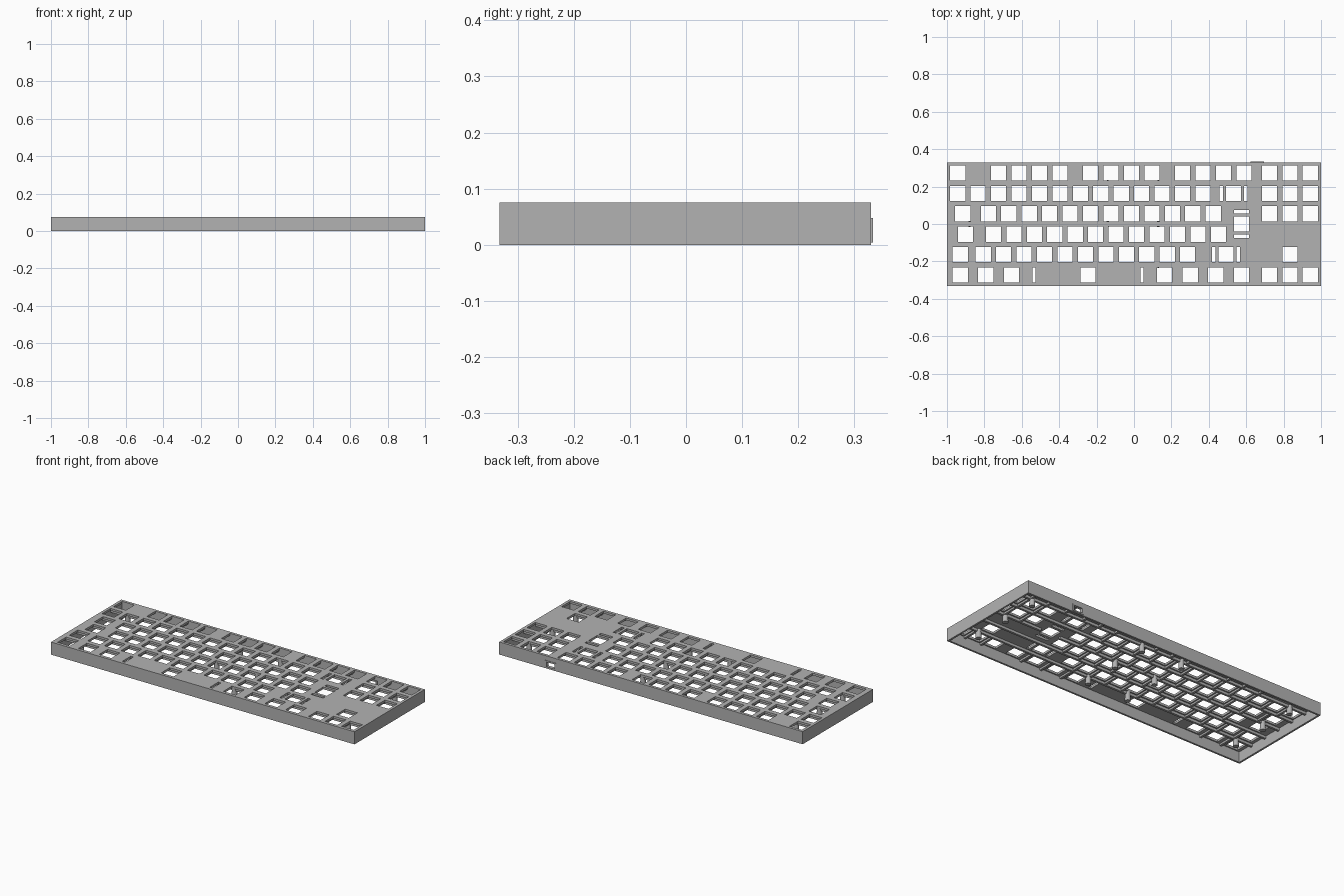
import bpy, bmesh
from mathutils import Matrix

if "Cube" in bpy.data.objects:
    bpy.data.objects.remove(bpy.data.objects["Cube"])

U = 0.1093                      # one key pitch
FRONT, BACK = -0.332, 0.330
TOP, PLATE_Z, RIB_Z = 0.075, 0.062, 0.047
HOLE, WALL, RIB = 0.081, 0.011, 0.013

grey = bpy.data.materials.new("case grey")
grey.use_nodes = True
grey.diffuse_color = (0.45, 0.45, 0.45, 1)
grey.node_tree.nodes["Principled BSDF"].inputs["Base Color"].default_value = grey.diffuse_color


def add_box(bm, x0, x1, y0, y1, z0, z1):
    centre = ((x0 + x1) / 2, (y0 + y1) / 2, (z0 + z1) / 2)
    size = (x1 - x0, y1 - y0, z1 - z0, 1)
    bmesh.ops.create_cube(bm, size=1, matrix=Matrix.Translation(centre) @ Matrix.Diagonal(size))


def make(name, bm):
    mesh = bpy.data.meshes.new(name)
    bm.to_mesh(mesh)
    bm.free()
    mesh.materials.append(grey)
    ob = bpy.data.objects.new(name, mesh)
    bpy.context.scene.collection.objects.link(ob)
    return ob


def cut(ob, cutter):
    mod = ob.modifiers.new("cut", 'BOOLEAN')
    mod.operation, mod.solver, mod.object = 'DIFFERENCE', 'EXACT', cutter
    cutter.hide_render = True
    cutter.hide_viewport = True
    bpy.context.view_layer.objects.active = ob
    bpy.ops.object.modifier_apply(modifier=mod.name)


def key_x(u):
    return (u - 18.25 / 2) * U


def run(start, count, step=1):
    return [start + i * step for i in range(count)]


# Key centres in key units, back row first
nav = run(15.75, 3)
rows = [
    [0.5] + run(2.5, 4) + run(7, 4) + run(11.5, 4) + nav,
    run(0.5, 13) + [14] + nav,
    [0.75] + run(2, 12) + nav,
    [0.875] + run(2.25, 12),
    [0.625] + run(1.75, 11) + [13.625, 16.75],
    run(0.625, 3, 1.25) + [6.875] + run(10.625, 4, 1.25) + nav,
]
row_y = [(2.5 - i) * U for i in range(6)]

# Switch and stabiliser openings
holes = bmesh.new()


def opening(x, y, w=HOLE, d=HOLE):
    add_box(holes, x - w / 2, x + w / 2, y - d / 2, y + d / 2, PLATE_Z - 0.02, TOP + 0.02)


for keys, y in zip(rows, row_y):
    for u in keys:
        opening(key_x(u), y)
for row, u, offset in ((1, 14, 0.6), (4, 13.625, 0.6), (5, 6.875, 2.64)):
    for side in (-1, 1):
        opening(key_x(u + side * offset), row_y[row], w=0.018)
enter_x = key_x(14.375)
opening(enter_x, 0)
for side in (-1, 1):
    opening(enter_x, side * 0.6 * U, d=0.018)
hole_cutter = make("opening_cutter", holes)

# Hollow case, open at the bottom
bm = bmesh.new()
add_box(bm, -1, 1, FRONT, BACK, 0, TOP)
case = make("case", bm)
bm = bmesh.new()
add_box(bm, -1 + WALL, 1 - WALL, FRONT + WALL, BACK - WALL, -0.02, PLATE_Z)
cavity_cutter = make("cavity_cutter", bm)
bm = bmesh.new()
add_box(bm, 0.633, 0.685, 0.28, 0.36, 0.012, 0.04)
port_cutter = make("port_cutter", bm)
for cutter in (cavity_cutter, hole_cutter, port_cutter):
    cut(case, cutter)

# Cable port frame on the back wall
bm = bmesh.new()
add_box(bm, 0.622, 0.696, 0.315, 0.333, 0.004, 0.048)
cut(make("port_frame", bm), port_cutter)

# Ribs between the rows, with a gap around the tall enter key
bm = bmesh.new()
inner = 1 - WALL
for i in range(-2, 3):
    y = i * U
    spans = [(-inner, inner)]
    if i == 0:
        spans = [(-inner, enter_x - 0.6 * U), (enter_x + 0.6 * U, inner)]
    for x0, x1 in spans:
        add_box(bm, x0, x1, y - RIB / 2, y + RIB / 2, RIB_Z, PLATE_Z + 0.001)
make("row_ribs", bm)

# Short ribs between neighbouring keys
bm = bmesh.new()
for keys, y in zip(rows, row_y):
    for a, b in zip(keys, keys[1:]):
        if b - a < 1.3:
            x = key_x((a + b) / 2)
            add_box(bm, x - RIB / 2, x + RIB / 2, y - U / 2, y + U / 2, RIB_Z + 0.004, PLATE_Z + 0.001)
make("key_ribs", bm)

# Screw posts under the plate
bm = bmesh.new()
for x in (-0.88, -0.14, 0.13, 0.88):
    for i in (-2, 0, 2):
        bmesh.ops.create_cone(bm, cap_ends=True, segments=24, radius1=0.016, radius2=0.014,
                              depth=PLATE_Z - 0.008,
                              matrix=Matrix.Translation((x, i * U, PLATE_Z / 2 + 0.005)))
posts = make("screw_posts", bm)
bpy.context.view_layer.objects.active = posts
posts.select_set(True)
bpy.ops.object.shade_smooth_by_angle()

for cutter in (hole_cutter, cavity_cutter, port_cutter):
    bpy.data.objects.remove(cutter)
